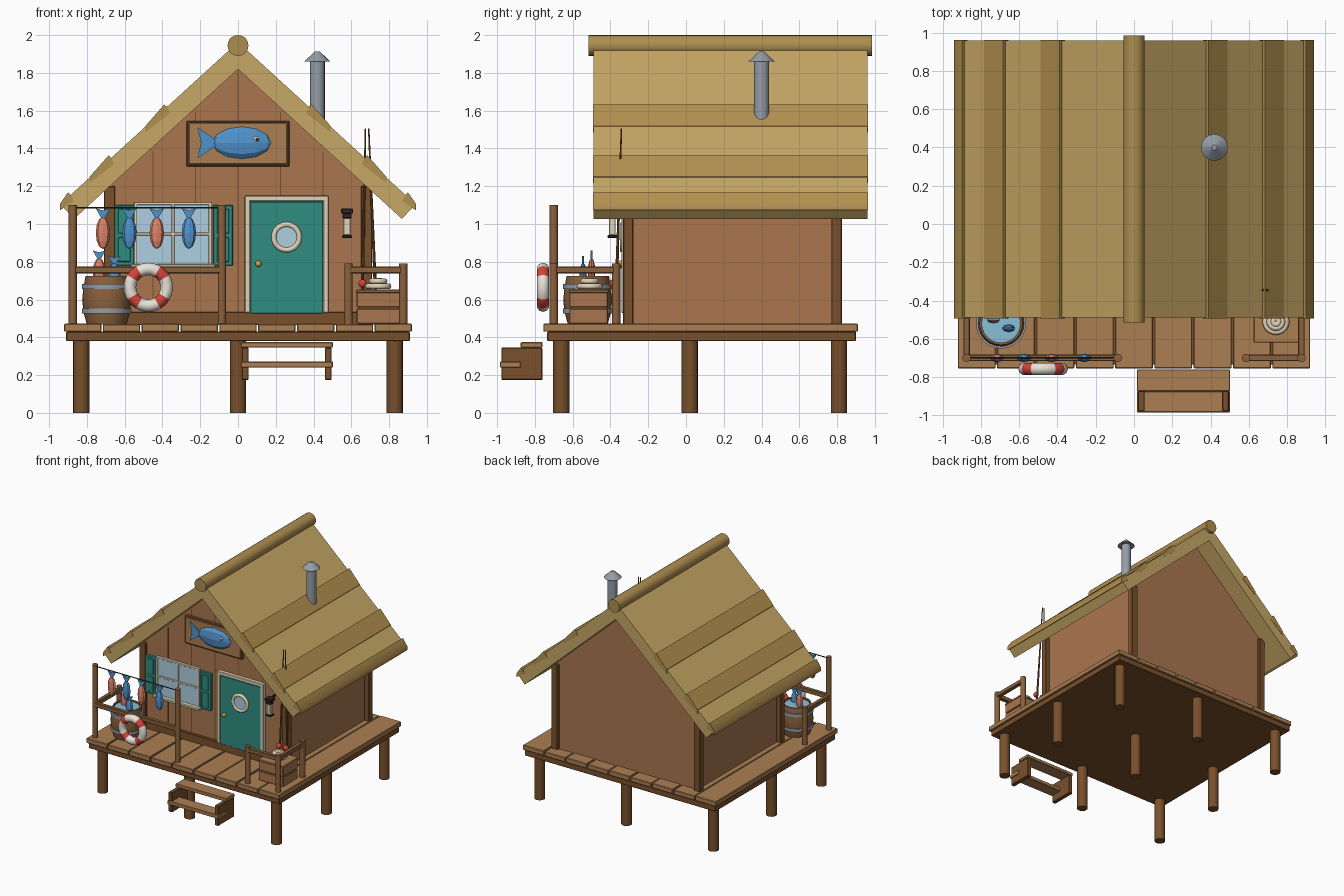
import bpy, bmesh, math
from mathutils import Matrix, Vector

if "Cube" in bpy.data.objects:
    bpy.data.objects.remove(bpy.data.objects["Cube"])

def mat(name, r, g, b):
    m = bpy.data.materials.new(name)
    m.diffuse_color = (r, g, b, 1)
    m.use_nodes = True
    m.node_tree.nodes["Principled BSDF"].inputs["Base Color"].default_value = m.diffuse_color
    return m

WALL = mat("wall_wood", .40, .18, .08)
DARK = mat("dark_wood", .19, .08, .025)
RAIL = mat("rail_wood", .26, .12, .045)
PLANK = mat("plank_wood", .41, .21, .085)
THATCH = mat("thatch", .57, .39, .13)
THATCH2 = mat("thatch_dark", .45, .28, .08)
RIDGE = mat("ridge_straw", .42, .27, .08)
CREAM = mat("cream", .75, .66, .48)
TEAL = mat("teal", .03, .27, .22)
GLASS = mat("glass", .42, .62, .75)
WATER = mat("water", .25, .52, .68)
BLUE = mat("blue_fish", .08, .29, .60)
PINK = mat("salmon_fish", .72, .22, .14)
RED = mat("red", .65, .06, .04)
WHITE = mat("white", .8, .77, .7)
METAL = mat("metal", .30, .34, .39)
BLACK = mat("dark_iron", .03, .02, .015)
BRASS = mat("brass", .75, .38, .04)

def finish(name, bm, m, angle=35):
    bmesh.ops.recalc_face_normals(bm, faces=bm.faces)
    for f in bm.faces:
        f.smooth = True
    for e in bm.edges:
        e.smooth = len(e.link_faces) == 2 and e.calc_face_angle(0) < math.radians(angle)
    me = bpy.data.meshes.new(name)
    bm.to_mesh(me)
    bm.free()
    me.materials.append(m)
    ob = bpy.data.objects.new(name, me)
    bpy.context.collection.objects.link(ob)
    return ob

def box(name, x0, x1, y0, y1, z0, z1, m, bevel=.004):
    bm = bmesh.new()
    bmesh.ops.create_cube(bm, size=1)
    for v in bm.verts:
        v.co = ((x0 + x1) / 2 + v.co.x * (x1 - x0), (y0 + y1) / 2 + v.co.y * (y1 - y0),
                (z0 + z1) / 2 + v.co.z * (z1 - z0))
    if bevel:
        bmesh.ops.bevel(bm, geom=bm.edges[:], offset=bevel, segments=1, affect='EDGES')
    return finish(name, bm, m)

def rod(name, a, b, r0, m, r1=None, n=16):
    a, b = Vector(a), Vector(b)
    bm = bmesh.new()
    M = Matrix.Translation((a + b) / 2) @ (b - a).to_track_quat('Z', 'Y').to_matrix().to_4x4()
    bmesh.ops.create_cone(bm, cap_ends=True, segments=n, radius1=r0, radius2=r0 if r1 is None else r1,
                          depth=(b - a).length, matrix=M)
    return finish(name, bm, m)

def prism(name, pts, y0, y1, m, M=Matrix()):
    """Extrude an x-z outline along y."""
    bm = bmesh.new()
    f = bm.faces.new([bm.verts.new((x, y0, z)) for x, z in pts])
    ext = bmesh.ops.extrude_face_region(bm, geom=[f])['geom']
    bmesh.ops.translate(bm, verts=[v for v in ext if isinstance(v, bmesh.types.BMVert)], vec=(0, y1 - y0, 0))
    bm.transform(M)
    return finish(name, bm, m)

def ball(name, c, s, m, u=16, v=10, M=Matrix(), angle=35):
    bm = bmesh.new()
    bmesh.ops.create_uvsphere(bm, u_segments=u, v_segments=v, radius=1,
                              matrix=Matrix.Translation(c) @ M @ Matrix.Diagonal((*s, 1)))
    return finish(name, bm, m, angle)

def lathe(name, c, prof, m, n=24):
    bm = bmesh.new()
    vs = [bm.verts.new((r, 0, z)) for r, z in prof]
    es = [bm.edges.new(p) for p in zip(vs, vs[1:])]
    bmesh.ops.spin(bm, geom=vs + es, cent=(0, 0, 0), axis=(0, 0, 1), angle=2 * math.pi, steps=n)
    bmesh.ops.remove_doubles(bm, verts=bm.verts, dist=1e-5)
    bm.transform(Matrix.Translation(c))
    return finish(name, bm, m)

def torus(name, c, R, r, m, rot=(0, 0, 0)):
    bpy.ops.mesh.primitive_torus_add(location=c, rotation=rot, major_radius=R, minor_radius=r,
                                     major_segments=48, minor_segments=10)
    ob = bpy.context.object
    ob.name = name
    ob.data.materials.append(m)
    bpy.ops.object.shade_smooth()
    return ob

def fish(name, c, hl, hw, ht, tail, tw, m, M=Matrix()):
    """Body along local z with the tail on top."""
    ball(name + "_body", c, (hw, ht, hl), m, 8, 6, M, 5)
    z0, z1 = hl * .85, hl + tail
    prism(name + "_tail", [(-.15 * tw, z0), (.15 * tw, z0), (tw, z1), (0, z1 - .25 * tail), (-tw, z1)],
          -ht * .25, ht * .25, BLUE, Matrix.Translation(c) @ M)

# stilts and deck
for x in (-.83, 0, .83):
    for y in (-.66, .02, .81):
        rod("stilt", (x, y, 0), (x, y, .39), .043, DARK)
box("deck_frame", -.91, .91, -.735, .90, .38, .43, DARK)
for i in range(9):
    x = -.925 + i * 1.85 / 9
    box("deck_plank", x + .004, x + 1.85 / 9 - .004, -.755, .91, .43, .472 - .003 * (i % 2), PLANK)

# steps
for x in (.02, .46):
    box("step_side", x, x + .036, -.978, -.76, .175, .345, DARK)
box("lower_step", .015, .502, -.985, -.875, .24, .272, PLANK)
box("upper_step", .015, .502, -.875, -.76, .345, .375, PLANK)

# house walls with gables, battens, corner posts and skirting
prism("house_walls", [(-.67, .465), (.67, .465), (.67, 1.215), (0, 1.827), (-.67, 1.215)], -.31, .80, WALL)
for x in (-.45, -.225, 0, .225, .45):
    box("wall_batten", x - .003, x + .003, -.313, -.30, .50, 1.81 - abs(x) * .95, DARK, 0)
for s in (-1, 1):
    for y in (-.333, .77):
        box("corner_post", s * .68 - .03, s * .68 + .03, y, y + .055, .465, 1.20, DARK)
box("skirting", -.65, .65, -.333, -.30, .465, .535, DARK)

# roof slab, raised thatch courses and ridge log
half = [(.868, 1.027), (.94, 1.105)]
prism("roof", [(0, 1.82)] + half + [(0, 1.963)] + [(-x, z) for x, z in half[::-1]], -.49, .96, THATCH)
for s in (-1, 1):
    for a, b in ((.39, .49), (.685, .785), (.90, .942)):
        top = lambda x: 1.963 - .913 * x
        prism("thatch_course", [(s * a, top(a) + .026), (s * b, top(b) + .004), (s * b, top(b) - .03),
                                (s * (a - .03), top(a) - .02), (s * (a - .015), top(a) + .012)],
              -.493, .963, THATCH2)
rod("ridge_log", (0, -.515, 1.945), (0, .985, 1.945), .055, RIDGE, n=20)

# chimney
rod("chimney_pipe", (.42, .40, 1.45), (.42, .40, 1.87), .04, METAL)
rod("chimney_cap", (.42, .40, 1.86), (.42, .40, 1.912), .07, METAL, .014)

# door
box("door", .065, .452, -.335, -.30, .525, 1.118, TEAL)
for x in (.035, .45):
    box("door_jamb", x, x + .03, -.342, -.30, .53, 1.15, CREAM)
box("door_head", .035, .48, -.342, -.30, 1.12, 1.15, CREAM)
torus("porthole_rim", (.257, -.337, .93), .067, .014, CREAM, (math.pi / 2, 0, 0))
rod("porthole_glass", (.257, -.32, .93), (.257, -.341, .93), .06, GLASS, n=24)
ball("door_knob", (.108, -.347, .79), (.017,) * 3, BRASS)

# window and shutters
box("window_glass", -.545, -.14, -.325, -.30, .78, 1.11, GLASS)
for x in (-.55, -.352, -.155):
    box("window_upright", x, x + .016, -.333, -.30, .78, 1.115, CREAM, .002)
for z in (.94, 1.10):
    box("window_bar", -.55, -.14, -.333, -.30, z, z + .015, CREAM, .002)
box("window_sill", -.57, -.12, -.36, -.30, .765, .787, CREAM)
for x in (-.655, -.132):
    box("shutter", x, x + .105, -.333, -.30, .78, 1.10, TEAL)
    for z in (.80, .95):
        box("shutter_panel", x + .02, x + .085, -.338, -.32, z, z + .13, TEAL, .003)

# fish sign
box("sign_frame", -.272, .272, -.336, -.30, 1.305, 1.545, DARK)
box("sign_board", -.262, .262, -.342, -.30, 1.315, 1.535, PLANK)
fish("sign_fish", (.02, -.345, 1.43), .155, .085, .03, .08, .082, BLUE, Matrix.Rotation(-math.pi / 2, 4, 'Y'))
ball("fish_eye", (.097, -.366, 1.448), (.015, .008, .015), WHITE)
ball("fish_pupil", (.101, -.373, 1.448), (.008, .004, .008), BLACK)

# railings
for x, h in ((-.875, 1.10), (-.085, 1.10), (.585, .79), (.875, .79)):
    rod("rail_post", (x, -.70, .465), (x, -.70, h), .022, RAIL)
for s in (-.875, .875):
    rod("rear_rail_post", (s, -.37, .465), (s, -.37, .79), .022, RAIL)
    box("side_rail", s - .017, s + .017, -.70, -.36, .738, .775, RAIL)
for a, b in ((-.875, -.085), (.585, .875)):
    box("front_rail", a, b, -.717, -.683, .738, .775, RAIL)

# drying line with fish
rod("drying_line", (-.875, -.70, 1.085), (-.085, -.70, 1.085), .004, BLACK, n=8)
for i, x in enumerate((-.715, -.575, -.43, -.26)):
    fish("hanging_fish", (x, -.70, .953), .085, .038, .022, .045, .038, BLUE if i % 2 else PINK)

# life ring with red bands
ring = torus("life_ring", (-.475, -.757, .665), .097, .033, WHITE, (math.pi / 2, 0, 0))
ring.data.materials.append(RED)
for p in ring.data.polygons:
    a = math.degrees(math.atan2(p.center.y, p.center.x)) % 90
    p.material_index = int(abs(a - 45) < 15)

# barrel with water and fish
bc = (-.695, -.52, 0)
lathe("barrel", bc, [(0, .467), (.105, .467), (.122, .53), (.13, .595), (.124, .66), (.112, .725),
                     (.10, .725), (.10, .69), (0, .69)], RAIL)
for z in (.54, .67):
    lathe("barrel_hoop", bc, [(.12, z - .013), (.131, z - .013), (.131, z + .013), (.12, z + .013)], METAL)
rod("barrel_water", (*bc[:2], .69), (*bc[:2], .712), .101, WATER, n=24)
fish("barrel_fish_a", (-.735, -.50, .745), .075, .034, .02, .04, .034, PINK)
fish("barrel_fish_b", (-.655, -.545, .725), .07, .034, .02, .035, .034, BLUE)

# crate with rope coil
box("crate_core", .635, .855, -.61, -.42, .467, .64, RAIL)
for z in (.472, .56):
    box("crate_slat", .628, .862, -.617, -.413, z, z + .08, WALL)
box("crate_lid", .625, .865, -.62, -.41, .635, .652, PLANK)
for R, z in ((.055, .67), (.034, .697), (.015, .70)):
    torus("rope_coil", (.742, -.51, z), R, .015, CREAM)

# fishing rods with reels
for x0, x1 in ((.655, .675), (.735, .692)):
    rod("fishing_rod", (x0, -.375, .467), (x1, -.342, 1.505), .01, DARK, .004, 8)
    t = x0 + (x1 - x0) * .21
    ball("float", (t, -.385, .685), (.022,) * 3, RED)

# lantern
box("lantern_bracket", .57, .582, -.40, -.305, 1.07, 1.082, BLACK, 0)
box("lantern_cap", .546, .608, -.42, -.36, 1.055, 1.082, BLACK)
box("lantern_collar", .553, .601, -.413, -.367, 1.03, 1.056, BLACK)
box("lantern_glass", .558, .596, -.408, -.372, .94, 1.032, CREAM)
box("lantern_base", .55, .604, -.416, -.364, .927, .942, BLACK)
